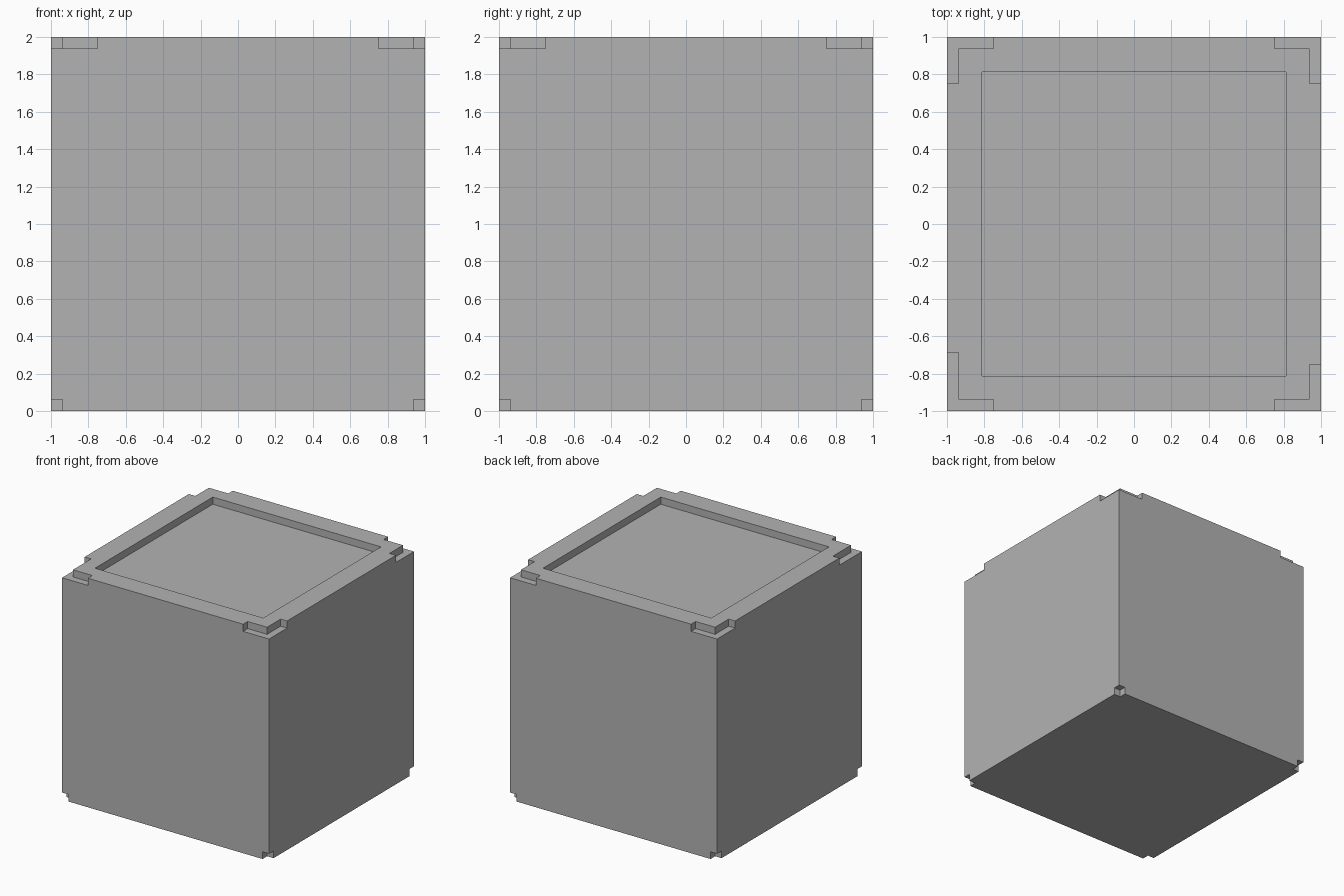
import bpy
import bmesh

default = bpy.data.objects.get("Cube")
if default:
    bpy.data.objects.remove(default, do_unlink=True)

HALF = 1.0        # half the block's side
STEP = 0.0625     # notch width and depth
ARM = 0.25        # notch arm length
OVER = 0.05       # cutter overshoot

grey = bpy.data.materials.new("plain_grey")
grey.use_nodes = True
colour = (0.45, 0.45, 0.45, 1)
grey.diffuse_color = colour
grey.node_tree.nodes["Principled BSDF"].inputs["Base Color"].default_value = colour


def prism(bm, outline, z0, z1):
    """Extrude a flat outline between two heights."""
    face = bm.faces.new([bm.verts.new((x, y, z0)) for x, y in outline])
    top = bmesh.ops.extrude_face_region(bm, geom=[face])["geom"]
    verts = [v for v in top if isinstance(v, bmesh.types.BMVert)]
    bmesh.ops.translate(bm, verts=verts, vec=(0, 0, z1 - z0))


def rectangle(x0, y0, x1, y1):
    return [(x0, y0), (x1, y0), (x1, y1), (x0, y1)]


def finish(bm, name):
    bmesh.ops.recalc_face_normals(bm, faces=bm.faces)
    mesh = bpy.data.meshes.new(name)
    bm.to_mesh(mesh)
    bm.free()
    mesh.materials.append(grey)
    obj = bpy.data.objects.new(name, mesh)
    bpy.context.collection.objects.link(obj)
    return obj


# Solid block
bm = bmesh.new()
prism(bm, rectangle(-HALF, -HALF, HALF, HALF), 0, 2 * HALF)
block = finish(bm, "block")

# Cutter: shallow tray in the top
bm = bmesh.new()
tray = HALF - 3 * STEP
top = 2 * HALF
prism(bm, rectangle(-tray, -tray, tray, tray), top - STEP, top + OVER)

# Cutter: L-shaped notches on top corners, cubic notches on bottom corners
out, inner = HALF + OVER, HALF - STEP
for sx in (-1, 1):
    for sy in (-1, 1):
        side_arm = ARM + STEP if (sx, sy) == (-1, -1) else ARM
        ell = [(out, out), (HALF - ARM, out), (HALF - ARM, inner),
               (inner, inner), (inner, HALF - side_arm), (out, HALF - side_arm)]
        prism(bm, [(sx * x, sy * y) for x, y in ell], top - STEP, top + OVER)
        prism(bm, rectangle(sx * inner, sy * inner, sx * out, sy * out), -OVER, STEP)
cutter = finish(bm, "notch_cutter")
cutter.hide_render = True

# Carve the block, then discard the cutter
cut = block.modifiers.new("carve", "BOOLEAN")
cut.operation = "DIFFERENCE"
cut.solver = "EXACT"
cut.object = cutter
bpy.context.view_layer.objects.active = block
block.select_set(True)
bpy.ops.object.modifier_apply(modifier=cut.name)
bpy.data.objects.remove(cutter, do_unlink=True)
